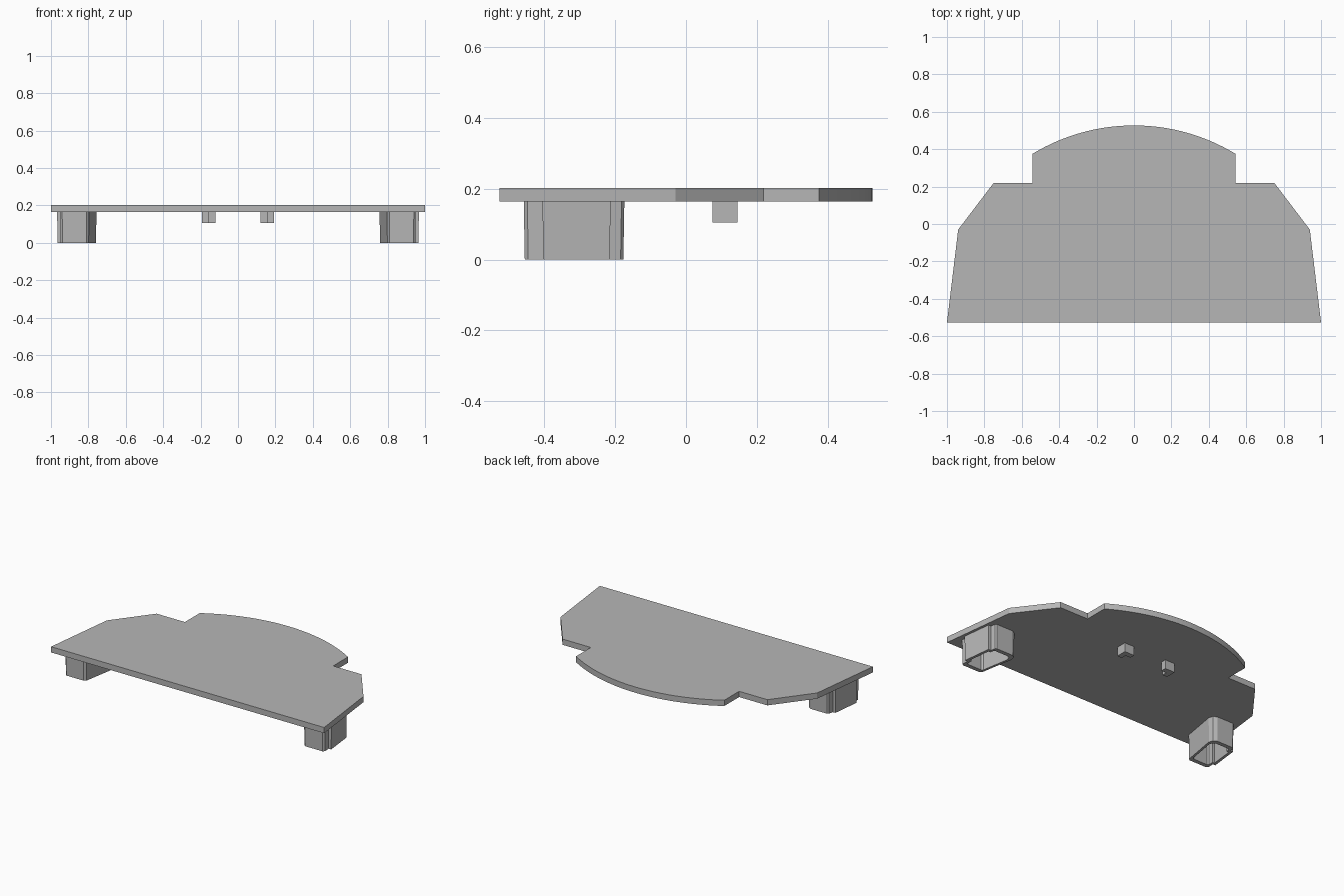
import bpy, bmesh, math

cube = bpy.data.objects.get("Cube")
if cube:
    bpy.data.objects.remove(cube, do_unlink=True)

grey = bpy.data.materials.new("plain grey")
grey.use_nodes = True
grey.diffuse_color = (0.47, 0.47, 0.47, 1)
grey.node_tree.nodes["Principled BSDF"].inputs["Base Color"].default_value = (0.47, 0.47, 0.47, 1)


def finish(name, bm):
    bmesh.ops.recalc_face_normals(bm, faces=bm.faces)
    mesh = bpy.data.meshes.new(name)
    bm.to_mesh(mesh)
    bm.free()
    mesh.materials.append(grey)
    obj = bpy.data.objects.new(name, mesh)
    bpy.context.collection.objects.link(obj)
    return obj


def prism(name, outline, z0, z1):
    bm = bmesh.new()
    face = bm.faces.new([bm.verts.new((x, y, z0)) for x, y in outline])
    up = bmesh.ops.extrude_face_region(bm, geom=[face])
    verts = [v for v in up["geom"] if isinstance(v, bmesh.types.BMVert)]
    bmesh.ops.translate(bm, verts=verts, vec=(0, 0, z1 - z0))
    return finish(name, bm)


def scaled(outline, factor, centre):
    return [tuple(c + (p - c) * factor for p, c in zip(pt, centre)) for pt in outline]


def socket(name, outline, side, z0, z1):
    """Open-bottomed sleeve with a slight draft, closed above by the deck."""
    centre = (0.86, -0.315)
    rings = [(1.0, z1), (0.98, z0), (0.79, z0), (0.79, z1)]
    bm = bmesh.new()
    loops = [[bm.verts.new((side * x, y, z)) for x, y in scaled(outline, f, centre)]
             for f, z in rings]
    n = len(outline)
    for a, b in zip(loops, loops[1:] + loops[:1]):
        for i in range(n):
            j = (i + 1) % n
            bm.faces.new((a[i], a[j], b[j], b[i]))
    return finish(name, bm)


DECK_BOTTOM, DECK_TOP = 0.164, 0.202

# Deck: stepped half outline, mirrored, with a bowed rear edge
half = [(1.0, -0.527), (0.94, -0.03), (0.75, 0.22), (0.543, 0.22)]
chord, rear, rise = 0.543, 0.527, 0.152
radius = (chord ** 2 + rise ** 2) / (2 * rise)
sweep = math.asin(chord / radius)
steps = 32
arc = []
for i in range(steps + 1):
    a = sweep * (1 - 2 * i / steps)
    arc.append((radius * math.sin(a), rear - radius + radius * math.cos(a)))
prism("deck", half + arc + [(-x, y) for x, y in reversed(half)], DECK_BOTTOM, DECK_TOP)

# Hollow corner sockets with stepped outer corners
socket_outline = [(0.81, -0.458), (0.94, -0.458), (0.95, -0.448), (0.948, -0.405),
                  (0.967, -0.405), (0.945, -0.213), (0.926, -0.213), (0.92, -0.182),
                  (0.91, -0.174), (0.79, -0.174), (0.766, -0.187), (0.757, -0.215),
                  (0.797, -0.447)]
# Small angle-section pegs, open towards the front and middle
peg_outline = [(0.157, 0.075), (0.192, 0.075), (0.192, 0.145), (0.12, 0.145),
               (0.12, 0.11), (0.157, 0.11)]
for side, label in ((1, "left"), (-1, "right")):
    socket(label + "_socket", socket_outline, side, 0, DECK_BOTTOM)
    prism(label + "_peg", [(side * x, y) for x, y in peg_outline], 0.105, DECK_BOTTOM)
